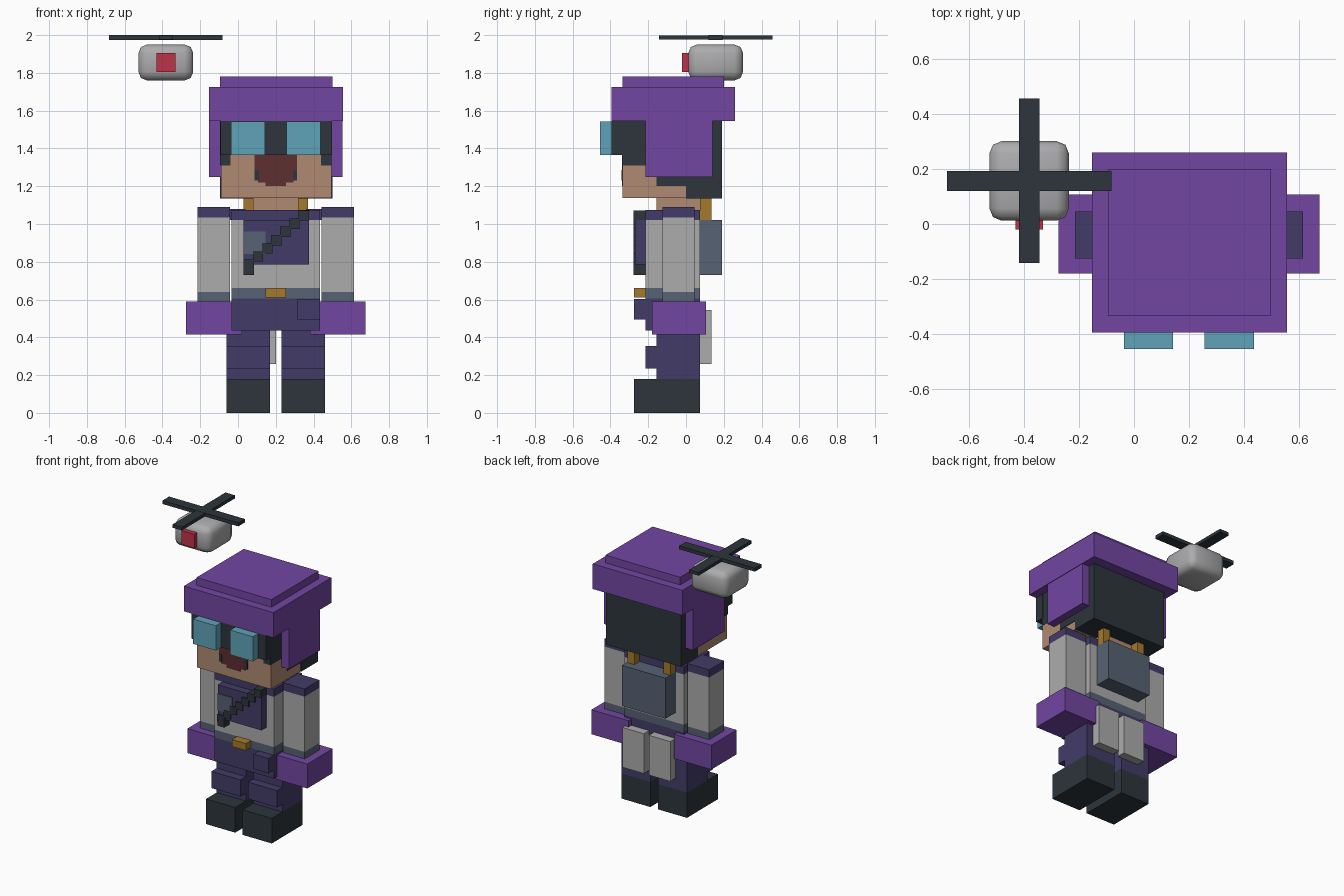
import bpy


def lin(c):
    c /= 255
    return c / 12.92 if c <= 0.04045 else ((c + 0.055) / 1.055) ** 2.4


def mat(name, r, g, b):
    m = bpy.data.materials.new(name)
    m.diffuse_color = (lin(r), lin(g), lin(b), 1)
    return m


PURPLE = mat("purple", 114, 70, 162)
NAVY = mat("navy", 67, 59, 104)
DARK = mat("charcoal", 45, 53, 59)
GREY = mat("light grey", 172, 172, 174)
SKIN = mat("skin", 176, 138, 113)
CYAN = mat("lens cyan", 96, 164, 184)
SLATE = mat("slate", 86, 98, 115)
GOLD = mat("gold", 165, 122, 44)
MAROON = mat("maroon", 94, 46, 48)
RED = mat("red", 190, 52, 72)

MID = 0.2  # the figure's centre line in x


def box(name, m, x, y, z):
    """Box from (min, max) ranges along each axis."""
    bpy.ops.mesh.primitive_cube_add(size=1)
    o = bpy.context.object
    o.name = name
    for v in o.data.vertices:
        v.co = [r[0] if c < 0 else r[1] for c, r in zip(v.co, (x, y, z))]
    o.data.materials.append(m)
    return o


def pair(name, m, x, y, z):
    """Box plus its mirror across the centre line."""
    box("left_" + name, m, x, y, z)
    box("right_" + name, m, (2 * MID - x[1], 2 * MID - x[0]), y, z)


# Boots, legs and knee pads
pair("boot", DARK, (-0.06, 0.17), (-0.275, 0.075), (0, 0.18))
pair("leg", NAVY, (-0.06, 0.17), (-0.155, 0.075), (0.18, 0.435))
pair("knee_pad", NAVY, (-0.06, 0.17), (-0.215, -0.155), (0.235, 0.355))

# Hips, belt, buckle and pouch
box("hips", NAVY, (-0.035, 0.435), (-0.215, 0.075), (0.435, 0.605))
box("belt", SLATE, (-0.035, 0.435), (-0.215, 0.075), (0.605, 0.66))
box("buckle", GOLD, (0.145, 0.255), (-0.275, -0.215), (0.61, 0.66))
box("hip_pouch", NAVY, (0.315, 0.435), (-0.275, -0.215), (0.495, 0.602))

# Torso, collar and chest plate
box("torso", GREY, (-0.035, 0.435), (-0.215, 0.075), (0.66, 1.02))
box("collar", NAVY, (-0.035, 0.435), (-0.215, 0.075), (1.02, 1.075))
pair("shoulder_link", NAVY, (-0.1, 0.04), (-0.1, 0.02), (1.022, 1.08))
box("chest_plate", NAVY, (0.03, 0.375), (-0.27, -0.215), (0.785, 1.02))
box("chest_pocket", SLATE, (0.03, 0.145), (-0.276, -0.27), (0.84, 0.96))

# Stepped diagonal strap
STEPS = 7
for i in range(STEPS):
    t = i / (STEPS - 1)
    cx, cz = 0.0575 + 0.29 * t, 0.785 + 0.26 * t
    box(f"strap_link_{i}", DARK, (cx - 0.0275, cx + 0.0275), (-0.278, -0.215),
        (cz - 0.0275, cz + 0.0275))
box("strap_end", DARK, (0.03, 0.085), (-0.277, -0.215), (0.73, 0.785))

# Arms and gloves
pair("arm", GREY, (-0.215, -0.043), (-0.125, 0.045), (0.64, 1.035))
pair("shoulder", NAVY, (-0.215, -0.043), (-0.125, 0.045), (1.035, 1.09))
pair("cuff", SLATE, (-0.215, -0.043), (-0.125, 0.045), (0.59, 0.64))
pair("glove", PURPLE, (-0.275, 0.02), (-0.18, 0.107), (0.415, 0.59))

# Backpack, its straps and the coat tails
box("backpack", SLATE, (0.03, 0.375), (0.075, 0.19), (0.73, 1.02))
pair("pack_strap", GOLD, (0.03, 0.085), (0.075, 0.135), (1.02, 1.135))
for side, x in (("left", 0.03), ("right", 0.24)):
    box(side + "_coat_tail", GREY, (x, x + 0.17), (0.075, 0.135), (0.26, 0.545))

# Neck, head and hair
box("neck", SKIN, (0.08, 0.32), (-0.155, 0.075), (1.075, 1.14))
box("head", SKIN, (-0.09, 0.495), (-0.335, 0.1), (1.137, 1.6))
box("hair_back", DARK, (-0.094, 0.499), (0, 0.19), (1.135, 1.56))
box("hair_sides", DARK, (-0.094, 0.499), (-0.155, 0.0), (1.2, 1.3))

# Mouth, narrowing in steps, with dark corners
for i, (half, lo, hi) in enumerate(((0.113, 1.27, 1.366), (0.095, 1.22, 1.27), (0.055, 1.2, 1.22))):
    box(f"mouth_{i}", MAROON, (MID - half, MID + half), (-0.34, -0.334), (lo, hi))
pair("mouth_corner", DARK, (0.088, 0.11), (-0.341, -0.334), (1.23, 1.285))

# Goggles
box("goggle_band", DARK, (-0.092, 0.497), (-0.395, -0.33), (1.366, 1.545))
pair("goggle_side", DARK, (-0.096, -0.04), (-0.339, -0.2), (1.31, 1.545))
pair("lens", CYAN, (-0.037, 0.143), (-0.455, -0.395), (1.366, 1.543))

# Helmet
box("helmet_brim", PURPLE, (-0.153, 0.557), (-0.395, 0.26), (1.545, 1.725))
box("helmet_top", PURPLE, (-0.094, 0.499), (-0.335, 0.2), (1.725, 1.78))
pair("helmet_flap", PURPLE, (-0.153, -0.09), (-0.215, 0.14), (1.25, 1.545))

# Hovering drone
DX, DY = -0.382, 0.157
body = box("drone_body", GREY, (DX - 0.145, DX + 0.145), (DY - 0.145, DY + 0.145), (1.76, 1.95))
bev = body.modifiers.new("rounding", "BEVEL")
bev.width = 0.045
bev.segments = 2
bpy.ops.object.shade_smooth()
box("drone_eye", RED, (DX - 0.05, DX + 0.05), (-0.02, 0.03), (1.805, 1.905))
box("rotor_across", DARK, (DX - 0.3, DX + 0.3), (DY - 0.037, DY + 0.037), (1.975, 2.0))
box("rotor_along", DARK, (DX - 0.037, DX + 0.037), (DY - 0.3, DY + 0.3), (1.976, 1.999))
